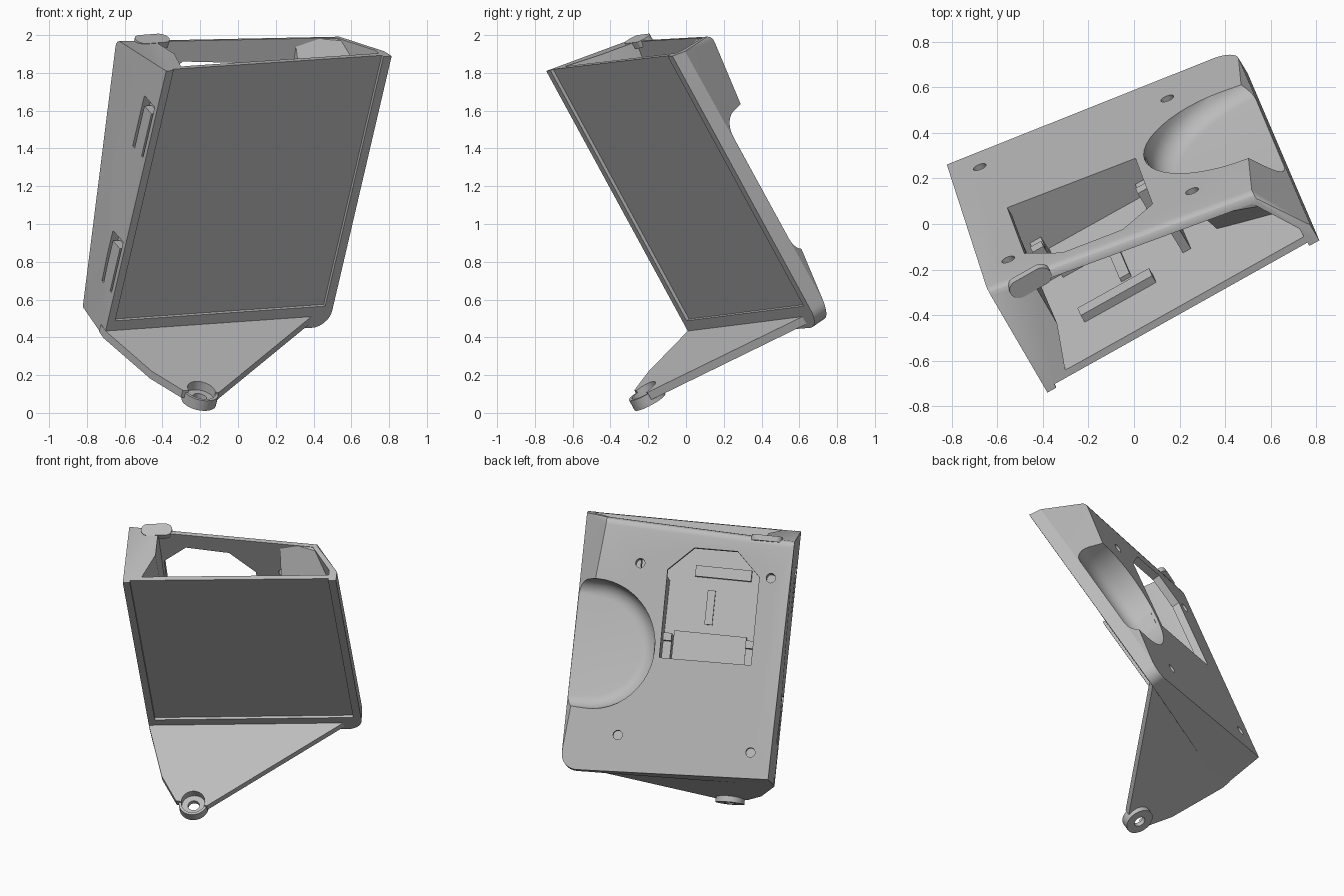
import bpy, bmesh, math
from mathutils import Vector, Matrix

cube = bpy.data.objects.get("Cube")
if cube:
    bpy.data.objects.remove(cube, do_unlink=True)

# Tilted case frame: u across the panel, v down it, w from front to back
U = Vector((0.872, 0.486, 0.061)).normalized()
V = Vector((-0.207, 0.465, -0.861))
V = (V - U * V.dot(U)).normalized()
W = U.cross(V)
FRAME = Matrix.Translation((-0.38, -0.74, 1.81)) @ Matrix((U, V, W)).transposed().to_4x4()

gray = bpy.data.materials.new("plain gray")
gray.use_nodes = True
gray.diffuse_color = (0.5, 0.5, 0.5, 1)
gray.node_tree.nodes["Principled BSDF"].inputs["Base Color"].default_value = (0.5, 0.5, 0.5, 1)


def back(u, v):
    """Depth of the slanted back face."""
    return 0.553 - 0.15 * v - 0.165 * u


def hull(name, points):
    """Convex solid around the points."""
    bm = bmesh.new()
    for p in points:
        bm.verts.new(p)
    res = bmesh.ops.convex_hull(bm, input=bm.verts[:])
    junk = {g for g in res["geom_interior"] + res["geom_unused"] if isinstance(g, bmesh.types.BMVert)}
    bmesh.ops.delete(bm, geom=list(junk), context="VERTS")
    bmesh.ops.dissolve_limit(bm, angle_limit=0.01, verts=bm.verts[:], edges=bm.edges[:])
    bmesh.ops.recalc_face_normals(bm, faces=bm.faces[:])
    mesh = bpy.data.meshes.new(name)
    bm.to_mesh(mesh)
    bm.free()
    mesh.materials.append(gray)
    obj = bpy.data.objects.new(name, mesh)
    bpy.context.collection.objects.link(obj)
    obj.matrix_world = FRAME
    return obj


def box(name, u, v, w):
    return hull(name, [(a, b, c) for a in u for b in v for c in w])


def disc(name, u, w, r, v0, v1, stretch=0.0):
    """Round or stadium-shaped plug along v."""
    pts = []
    for i in range(32):
        a = math.tau * i / 32
        c = math.cos(a)
        for v in (v0, v1):
            pts.append((u + r * c + math.copysign(stretch, c), v, w + r * math.sin(a)))
    return hull(name, pts)


def combine(obj, tool, op="DIFFERENCE"):
    mod = obj.modifiers.new("join", "BOOLEAN")
    mod.operation, mod.object, mod.solver = op, tool, "EXACT"
    bpy.context.view_layer.update()
    mesh = bpy.data.meshes.new_from_object(obj.evaluated_get(bpy.context.evaluated_depsgraph_get()))
    obj.modifiers.clear()
    obj.data = mesh
    bpy.data.objects.remove(tool, do_unlink=True)


def scoop(grow):
    """D-shaped hand recess with a rounded floor edge."""
    pts = []
    for i in range(7):
        t = math.radians(15 * i)
        inset, w = 0.1 * (1 - math.sin(t)), 0.09 - grow + 0.1 * (1 - math.cos(t))
        r = 0.415 + grow - inset
        for k in range(25):
            a = math.radians(90 + 7.5 * k)
            pts.append((1.25 + r * math.cos(a), 0.87 + r * math.sin(a), w))
        pts += [(1.6, 0.87 + s * r, w) for s in (-1, 1)]
    pts += [(p[0], p[1], 0.8) for p in pts[-27:]]
    return hull("scoop_cutter", pts)


# Case shell: wedge, thick at top left, thin at bottom right
pts = [(0, 0, 0), (1.37, 0.005, 0), (0, 1.64, 0), (0.025, 1.632, back(0.025, 1.632)), (1.37, 0.023, 0.08)]
for i in range(9):
    a = math.radians(90 * i / 8)
    u, v = 1.27 + 0.1 * math.sin(a), 1.57 + 0.1 * math.cos(a)
    pts += [(u, v, 0), (u, v, back(u, v))]
for u, lift in ((0, 0.008), (1.224, 0.02)):
    top = back(u, 0) / 1.033
    for i in range(5):
        t = math.radians(22.5 * i)
        v = 0.22 * top - lift + 0.05 * (1 - math.cos(t))
        pts.append((u, v, back(u, v) - 0.05 * (1 - math.sin(t))))
case = hull("case", pts)

# Hollow inside, open at the top, leaving a wall around the hand recess
cavity = [(u, v, 0.05) for u in (0.05, 1.32) for v in (-0.3, 1.58)]
cavity += [(u, v, back(u, v) - 0.05) for u in (0.05, 1.17) for v in (-0.3, 1.58)]
cavity += [(1.32, -0.3, 0.1), (1.32, 1.58, 0.055)]
cavity = hull("cavity_cutter", cavity)
combine(cavity, scoop(0.035))

# Thick left wall beside the connector bay and sloped block at the top right
combine(cavity, hull("left_filler", [(u, v, w) for v in (-0.4, 0.95)
                                     for u, w in ((0, 0), (0.1, 0), (0.19, 0.25), (0.19, 0.7), (0, 0.7))]))
corner = [(u, 0.5, w) for u in (0.98, 1.4) for w in (0, 0.6)]
corner += [(0.98, 0.07, 0.6), (1.4, 0.07, 0.6), (0.98, 0.07, 0.36), (1.4, 0.05, 0.2), (1.4, 0.3, 0)]
combine(cavity, hull("corner_filler", corner))
combine(case, cavity)
combine(case, scoop(0))

# Front recess between the side rails and bottom lip
combine(case, box("panel_cutter", (0.045, 1.32), (-0.2, 1.54), (-0.2, 0.018)))

# Connector opening in the back, with clipped top corners
outline = [(0.205, 0.92), (0.8, 0.92), (0.8, 0.36), (0.64, 0.21), (0.36, 0.21), (0.205, 0.36)]
combine(case, hull("opening_cutter", [(u, v, w) for u, v in outline for w in (0.12, 0.8)]))

# Four screw holes in the back
for u, v in ((0.13, 0.36), (0.98, 0.335), (0.155, 1.47), (1.02, 1.43)):
    ring = [(u + 0.03 * math.cos(i * math.tau / 20), v + 0.03 * math.sin(i * math.tau / 20)) for i in range(20)]
    depth = back(u, v)
    combine(case, hull("screw_cutter", [(a, b, w) for a, b in ring for w in (depth - 0.09, depth + 0.1)]))

# Snap-clip slits in the left side wall
for v in (0.24, 1.07):
    for vv, ww in (((v, v + 0.05), (0.03, 0.15)),
                   ((v + 0.03, v + 0.31), (0.128, 0.151)),
                   ((v + 0.03, v + 0.31), (0.029, 0.045))):
        combine(case, box("slit_cutter", (-0.1, 0.045), vv, ww))


# Walls of the connector bay
def bay_wall(name, us, vs):
    return hull(name, [(u, v, w) for u in us for v in vs for w in (0.045, back(u, v) - 0.02)])


bay_wall("bay_floor", (0.17, 0.84), (0.92, 0.96))
bay_wall("bay_right_wall", (0.8, 0.84), (0.4, 0.93))

# Hooks and raised plates inside the bay
for side, u in (("left", 0.21), ("right", 0.74)):
    box(side + "_hook", (u, u + 0.055), (0.75, 0.915), (0.045, 0.17))
    box(side + "_hook_tip", (u, u + 0.055), (0.75, 0.8), (0.16, 0.22))
box("lower_plate", (0.27, 0.735), (0.72, 0.915), (0.045, 0.1))
box("wide_plate", (0.28, 0.64), (0.29, 0.36), (0.045, 0.09))
box("narrow_plate", (0.5, 0.55), (0.44, 0.66), (0.045, 0.07))

# Rounded tab on the top edge
disc("top_tab", 0.18, 0.475, 0.045, 0.093, 0.13, 0.055)

# Foot plate reaching forward from the underside to an eyelet
foot_outline = [(0, 0.06), (0, 0), (0.035, -0.13), (0.1, -0.37), (0.2, -0.55),
                (0.4, -0.59), (1.25, 0), (1.25, 0.06)]
foot = hull("foot_plate", [(u, 1.645 - 0.1 * w - t, w) for u, w in foot_outline for t in (0, 0.045)])
combine(foot, disc("eyelet_body", 0.31, -0.558, 0.093, 1.668, 1.73), "UNION")
combine(foot, disc("counterbore_cutter", 0.31, -0.558, 0.076, 1.5, 1.7))
combine(foot, disc("eyelet_hole_cutter", 0.31, -0.558, 0.037, 1.5, 1.9))

# Smooth curved areas, keep corners crisp
bpy.ops.object.select_all(action="DESELECT")
for obj in (case, foot, bpy.data.objects["top_tab"]):
    obj.select_set(True)
bpy.context.view_layer.objects.active = case
bpy.ops.object.shade_smooth_by_angle(angle=math.radians(25))
